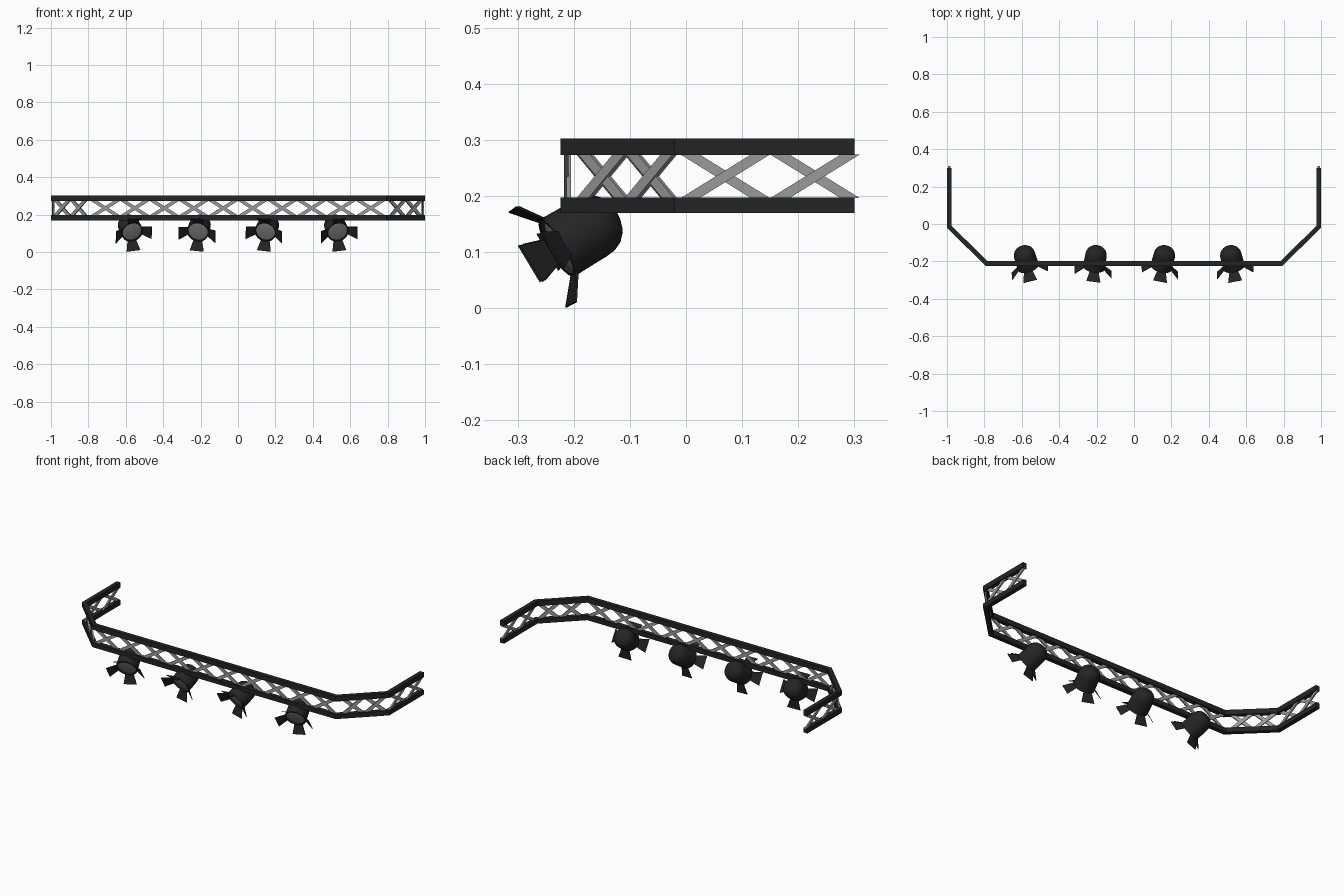
import bpy, bmesh
from math import radians, cos, sin, pi
from mathutils import Matrix, Vector

if "Cube" in bpy.data.objects:
    bpy.data.objects.remove(bpy.data.objects["Cube"])


def material(name, v):
    m = bpy.data.materials.new(name)
    m.diffuse_color = (v, v, v, 1)
    m.use_nodes = True
    m.node_tree.nodes["Principled BSDF"].inputs["Base Color"].default_value = m.diffuse_color
    return m


BLACK = material("black_paint", 0.018)
STEEL = material("bare_steel", 0.32)
GLASS = material("lens_glass", 0.25)


def finish(name, bm, mat, smooth=False):
    bmesh.ops.remove_doubles(bm, verts=bm.verts, dist=1e-5)
    bmesh.ops.recalc_face_normals(bm, faces=bm.faces)
    me = bpy.data.meshes.new(name)
    bm.to_mesh(me)
    bm.free()
    me.materials.append(mat)
    ob = bpy.data.objects.new(name, me)
    bpy.context.collection.objects.link(ob)
    if smooth:
        bpy.ops.object.select_all(action='DESELECT')
        ob.select_set(True)
        bpy.context.view_layer.objects.active = ob
        bpy.ops.object.shade_smooth_by_angle(angle=radians(35))
    return ob


# Plan path shared by both rails and the bracing
PATH = [Vector(p) for p in [(-0.988, 0.30), (-0.988, -0.015), (-0.788, -0.211),
                            (0.788, -0.211), (0.988, -0.015), (0.988, 0.30)]]


def rail(name, z0, z1, half=0.0125):
    """Rectangular bar swept along the path with mitred corners."""
    bm = bmesh.new()
    rings = []
    for i, p in enumerate(PATH):
        dirs = [(b - a).normalized() for a, b in zip(PATH, PATH[1:])]
        a, b = dirs[max(i - 1, 0)], dirs[min(i, len(dirs) - 1)]
        t = (a + b).normalized()
        n = Vector((t.y, -t.x)) * half / t.dot(a)
        rings.append([bm.verts.new((q.x, q.y, z)) for q, z in
                      [(p + n, z0), (p + n, z1), (p - n, z1), (p - n, z0)]])
    for r, s in zip(rings, rings[1:]):
        for k in range(4):
            bm.faces.new((r[k], r[(k + 1) % 4], s[(k + 1) % 4], s[k]))
    bm.faces.new(rings[0])
    bm.faces.new(rings[-1])
    finish(name, bm, BLACK)


rail("top_rail", 0.273, 0.302)
rail("bottom_rail", 0.17, 0.197)


# Crossed braces between the rails
def braces(name, start, end, count, foot):
    bm = bmesh.new()
    along = (end - start) / count
    u = along.normalized()
    half = along.length / 2
    n = Vector((u.y, -u.x, 0))
    for i in range(count):
        c = start + along * (i + 0.5)
        for side in (-1, 1):
            quad = [(-half, 0.196), (-half + foot, 0.196), (half, 0.274), (half - foot, 0.274)]
            off = n * 0.002 * side
            loops = []
            for d in (-0.004, 0.004):
                loops.append([bm.verts.new(Vector((c.x + u.x * s * side, c.y + u.y * s * side, z))
                                           + off + n * d) for s, z in quad])
            f, b = loops
            bm.faces.new(f)
            bm.faces.new(b)
            for k in range(4):
                bm.faces.new((f[k], f[(k + 1) % 4], b[(k + 1) % 4], b[k]))
    finish(name, bm, STEEL)


braces("front_braces", PATH[2], PATH[3], 10, 0.034)
for side, label in ((-1, "left"), (1, "right")):
    x = 0.988 * side
    braces(label + "_side_braces", Vector((x, -0.01)), Vector((x, 0.31)), 2, 0.034)
    braces(label + "_corner_braces", Vector((0.772 * side, -0.227 + 0.036 - 0.004)) + Vector((0.036 * side, 0.004)),
           Vector((0.983 * side, -0.02)), 2, 0.03)


def lathe(profile, steps=24):
    """Revolve (radius, forward) points around the lamp axis, forward = -y."""
    bm = bmesh.new()
    vs = [bm.verts.new((r, -d, 0)) for r, d in profile]
    es = [bm.edges.new(e) for e in zip(vs, vs[1:])]
    bmesh.ops.spin(bm, geom=vs + es, cent=(0, 0, 0), axis=(0, 1, 0), angle=2 * pi, steps=steps)
    return bm


# Spotlights: domed housing, lens and four flared shutters
def spotlight(tag, x, yaw, roll):
    place = (Matrix.Translation((x, -0.184, 0.1345)) @ Matrix.Rotation(radians(yaw), 4, 'Z')
             @ Matrix.Rotation(radians(30), 4, 'X') @ Matrix.Rotation(radians(roll), 4, 'Y'))
    body = lathe([(0, -0.07), (0.02, -0.068), (0.037, -0.061), (0.049, -0.049), (0.056, -0.033),
                  (0.058, -0.015), (0.059, 0.055), (0.053, 0.055), (0.052, 0.046), (0, 0.046)])
    finish("lamp_housing_" + tag, body, BLACK, True).matrix_world = place

    lens = lathe([(0, 0.052), (0.03, 0.051), (0.0525, 0.048), (0.0525, 0.0465), (0, 0.0465)])
    finish("lamp_lens_" + tag, lens, GLASS, True).matrix_world = place

    bm = bmesh.new()
    for k in range(4):
        turn = Matrix.Rotation(k * pi / 2, 3, 'Y')
        bm.faces.new([bm.verts.new(turn @ Vector(v)) for v in
                      [(-0.024, -0.052, 0.055), (0.024, -0.052, 0.055),
                       (0.038, -0.087, 0.099), (-0.038, -0.087, 0.099)]])
    flaps = finish("lamp_shutters_" + tag, bm, BLACK)
    flaps.matrix_world = place
    mod = flaps.modifiers.new("thickness", 'SOLIDIFY')
    mod.thickness = 0.003
    mod.offset = 0


for i, (x, yaw, roll) in enumerate([(-0.58, 18, -8), (-0.206, -10, 6),
                                    (0.158, -15, 8), (0.522, 15, -8)]):
    spotlight(str(i + 1), x, yaw, roll)
